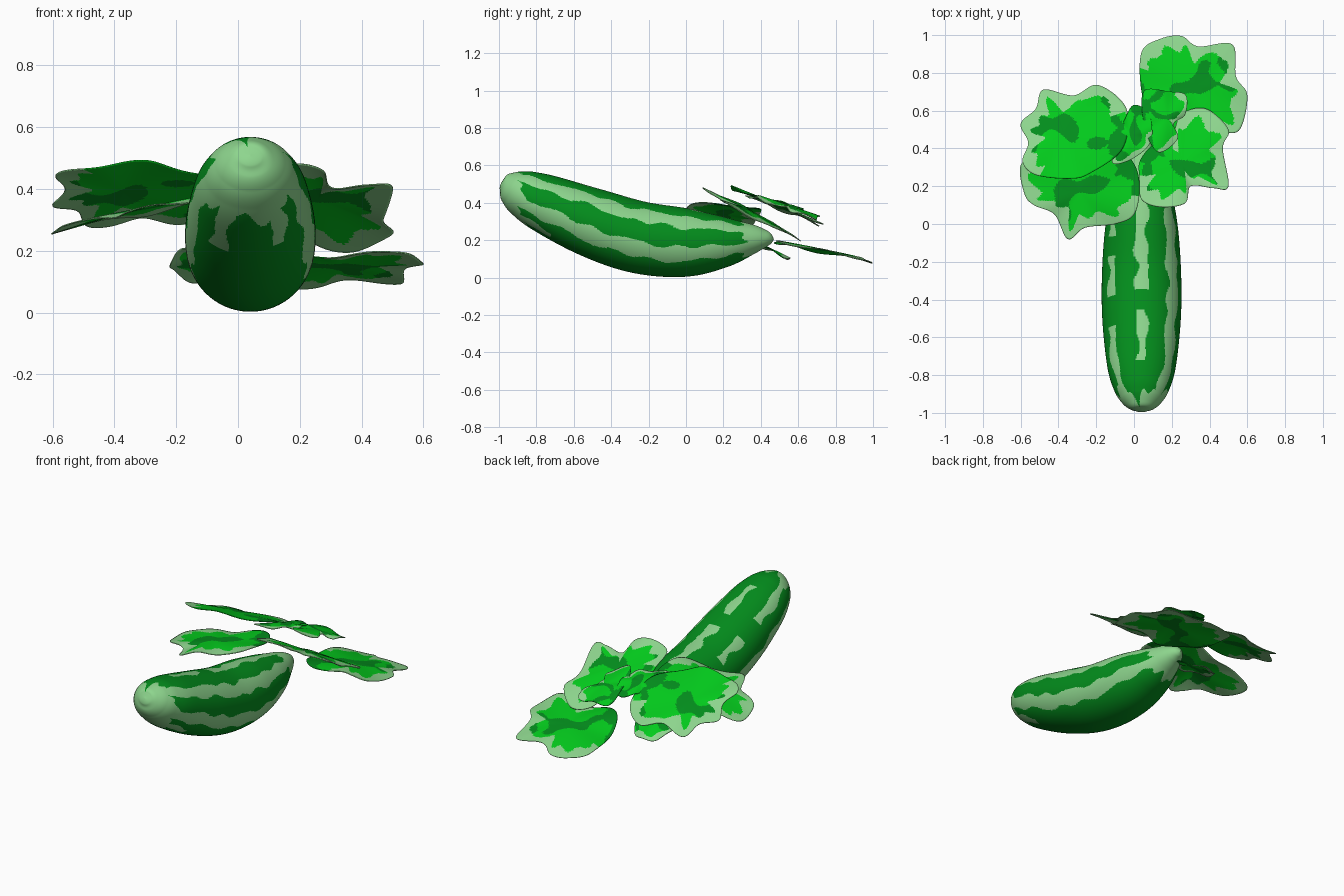
import bpy, bmesh, math
from mathutils import Vector
from math import sin, cos, pi

if "Cube" in bpy.data.objects:
    bpy.data.objects.remove(bpy.data.objects["Cube"])


def material(name, rgb):
    m = bpy.data.materials.new(name)
    m.diffuse_color = (*rgb, 1)
    m.use_nodes = True
    m.node_tree.nodes["Principled BSDF"].inputs["Base Color"].default_value = m.diffuse_color
    return m


DARK = material("dark green", (0.001, 0.27, 0.012))
PALE = material("pale green", (0.27, 0.67, 0.27))
BRIGHT = material("bright leaf green", (0.001, 0.60, 0.012))


def spline(pts, n, closed=False):
    """Smooth curve through the points, n samples per span."""
    P = [Vector(p) for p in pts]
    k = len(P)
    get = (lambda i: P[i % k]) if closed else (lambda i: P[max(0, min(k - 1, i))])
    out = []
    for i in range(k if closed else k - 1):
        a, b, c, d = get(i - 1), get(i), get(i + 1), get(i + 2)
        for j in range(n):
            t = j / n
            out.append(0.5 * (2 * b + (c - a) * t + (2 * a - 5 * b + 4 * c - d) * t * t
                              + (3 * b - a - 3 * c + d) * t ** 3))
    if not closed:
        out.append(P[-1].copy())
    return out


def finish(name, bm, mats):
    bmesh.ops.recalc_face_normals(bm, faces=bm.faces)
    me = bpy.data.meshes.new(name)
    bm.to_mesh(me)
    bm.free()
    for m in mats:
        me.materials.append(m)
    for p in me.polygons:
        p.use_smooth = True
    ob = bpy.data.objects.new(name, me)
    bpy.context.collection.objects.link(ob)
    return ob


# --- Curved striped fruit: y, z, half height, half width along its spine
STATIONS = [(-.988, .508, 0, 0), (-.982, .505, .035, .04), (-.965, .498, .066, .074),
            (-.93, .48, .098, .112), (-.87, .45, .128, .148), (-.75, .395, .157, .182),
            (-.5, .293, .185, .208), (-.25, .215, .193, .209), (0, .187, .183, .190),
            (.2, .19, .138, .150), (.35, .205, .083, .09), (.42, .208, .05, .055),
            (.455, .206, .026, .028), (.47, .205, 0, 0)]
# stripe angle from the top (degrees), half width, start and end along y
STRIPES = [(0, 9, -.40, .5), (0, 7, -.78, -.52), (52, 12, -1, .5), (-50, 7, -.42, -.18),
           (-52, 9, -1, -.58), (-52, 8, -.08, .5), (110, 13, -1, .5), (-106, 13, -1, .5),
           (150, 8, -1, -.66), (-150, 9, -1, -.64)]


def is_pale(y, ang):
    r = math.radians(ang)
    edge = .022 * sin(5 * r) + .018 * sin(11 * r + 1)
    if y < -.885 + edge - .06 * cos(r) or y > .30 + edge:
        return True
    for a, w, y0, y1 in STRIPES:
        wob = 2 * sin(y * 17 + a) + 1.4 * sin(y * 41 + a * 2)
        if y0 < y < y1 and abs(ang - a - wob) < w + 2.5 * sin(y * 29 + a):
            return True
    return False


def fruit():
    N = 240
    bm = bmesh.new()
    path = spline(STATIONS, 16)
    rings = []
    for i, s in enumerate(path):
        a, b = path[max(i - 1, 0)], path[min(i + 1, len(path) - 1)]
        t = Vector((0, b[0] - a[0], b[1] - a[1])).normalized()
        up = Vector((0, -t.z, t.y))
        c = Vector((.04, s[0], s[1]))
        if i in (0, len(path) - 1):
            rings.append([bm.verts.new(c)] * N)
        else:
            rings.append([bm.verts.new(c + up * s[2] * cos(2 * pi * k / N)
                                       + Vector((s[3] * sin(2 * pi * k / N), 0, 0)))
                          for k in range(N)])
    for i, (r0, r1) in enumerate(zip(rings, rings[1:])):
        y = (path[i][0] + path[i + 1][0]) / 2
        for k in range(N):
            vs = list(dict.fromkeys((r0[k], r0[(k + 1) % N], r1[(k + 1) % N], r1[k])))
            ang = (k + .5) * 360 / N
            bm.faces.new(vs).material_index = int(is_pale(y, ang - 360 if ang > 180 else ang))
    finish("striped_fruit", bm, [DARK, PALE])


# --- Thin lobed leaf: outline seen from above, tilted plane, pale rim, dark veins
def leaf(name, outline, z, sx, sy, base, seed, rim=.07, bare=()):
    """bare: circles (x, y, radius) in which the leaf has no pale rim."""
    rim_pts = spline(outline, 14, True)
    n, R = len(rim_pts), 30
    c = sum(rim_pts, Vector((0, 0))) / n
    B = Vector(base)
    size = max((p - B).length for p in rim_pts)
    main = math.atan2(c.y - B.y, c.x - B.x)
    bm = bmesh.new()

    def point(p, t):
        d = p - c
        wave = .008 * t * t * sin(5 * math.atan2(d.y, d.x) + seed) + .012 * (1 - t * t)
        return bm.verts.new((p.x, p.y, z + sx * d.x + sy * d.y + wave))

    rings = [[point(c, 0)] * n] + [[point(c.lerp(p, j / R), j / R) for p in rim_pts]
                                   for j in range(1, R + 1)]
    for j in range(R):
        for k in range(n):
            k2 = (k + 1) % n
            vs = list(dict.fromkeys((rings[j][k], rings[j + 1][k],
                                     rings[j + 1][k2], rings[j][k2])))
            f = bm.faces.new(vs)
            q = f.calc_center_median().xy
            d = q - B
            s = d.length / size
            a = (math.atan2(d.y, d.x) - main + pi) % (2 * pi) - pi
            # veins fan out from the base and break into ragged patches
            vein = cos(5.5 * a + .6 * sin(s * 9 + seed)) + .3 * sin(q.x * 37 + seed) \
                + .25 * sin(q.y * 43 + 2 * seed)
            gap = (1 - (j + .5) / R) * (rim_pts[k] - c).length
            hidden = any((q - Vector(h[:2])).length < h[2] for h in bare)
            if gap < rim * (1 + .35 * sin(k * .37 + seed)) and s > .3 and not hidden:
                f.material_index = 1
            elif vein > .5 + .25 * s or s < .16:
                f.material_index = 2
    ob = finish(name, bm, [BRIGHT, PALE, DARK])
    if sum(p.normal.z for p in ob.data.polygons) < 0:
        ob.data.flip_normals()
    sol = ob.modifiers.new("thickness", 'SOLIDIFY')
    sol.thickness = .004
    sol.offset = 0


fruit()
leaf("back_right_leaf",
     [(.04, .7), (.04, .91), (.14, .98), (.25, .995), (.34, .94), (.52, .95), (.54, .78),
      (.6, .68), (.56, .5), (.46, .49), (.34, .52), (.2, .47), (.1, .54)],
     .14, .02, -.2, (.1, .52), 1, bare=[(.05, .72, .1)])
leaf("upper_left_leaf",
     [(-.04, .61), (-.19, .735), (-.32, .68), (-.48, .71), (-.52, .61), (-.6, .53),
      (-.56, .43), (-.59, .33), (-.52, .26), (-.34, .24), (-.23, .27), (-.06, .4)],
     .38, .04, -.42, (-.05, .42), 2, bare=[(-.28, .2, .22)])
leaf("lower_left_leaf",
     [(-.6, .31), (-.58, .16), (-.53, .1), (-.42, .05), (-.35, -.08), (-.26, -.02),
      (-.1, .0), (0, .05), (.03, .19), (0, .32), (-.1, .40), (-.3, .38), (-.5, .36)],
     .33, .2, -.04, (.0, .33), 3)
leaf("right_leaf",
     [(.03, .33), (.1, .42), (.2, .47), (.25, .58), (.38, .61), (.5, .5), (.47, .4),
      (.5, .2), (.42, .19), (.3, .2), (.27, .11), (.14, .09), (.04, .13), (.03, .24)],
     .355, -.07, -.5, (.06, .4), 4)
leaf("small_back_leaf",
     [(.05, .7), (.19, .7), (.275, .68), (.27, .58), (.21, .53), (.23, .45), (.13, .38),
      (.06, .5)],
     .365, -.12, -.33, (.05, .62), 5, .03, bare=[(.12, .72, .1), (.06, .45, .09)])
leaf("small_middle_leaf",
     [(-.05, .55), (0, .63), (.08, .58), (.09, .44), (0, .35), (-.11, .32), (-.1, .42)],
     .40, .1, -.25, (.03, .63), 6, .025, bare=[(0, .6, .14)])
leaf("small_low_leaf",
     [(-.22, .45), (-.19, .34), (-.1, .3), (-.01, .36), (.03, .45), (-.04, .55), (-.15, .54)],
     .155, 0, -.45, (.02, .45), 7, .03)
